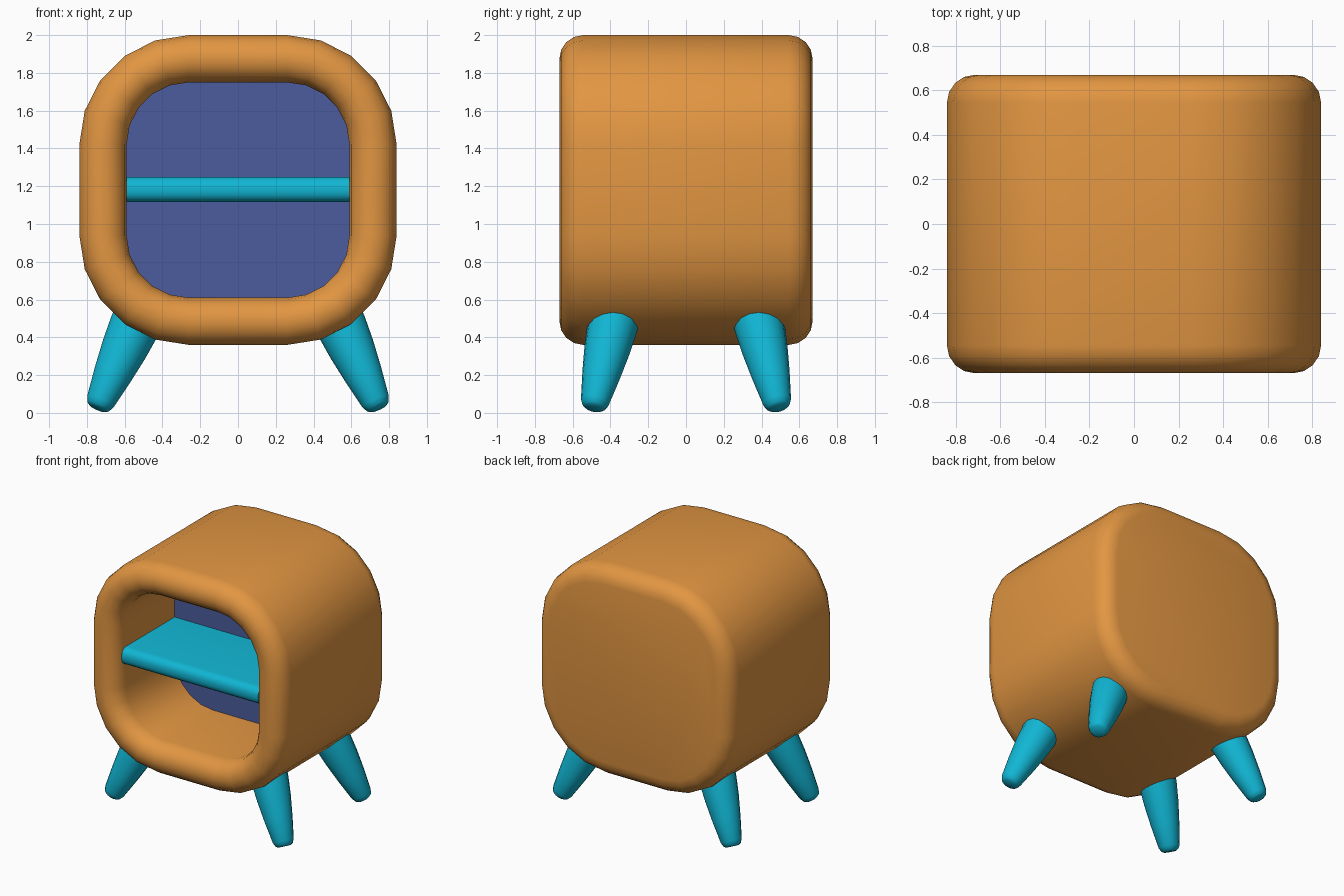
import bpy, bmesh, math
from mathutils import Vector

if "Cube" in bpy.data.objects:
    bpy.data.objects.remove(bpy.data.objects["Cube"])


def material(name, rgb):
    m = bpy.data.materials.new(name)
    m.diffuse_color = (*rgb, 1)
    m.use_nodes = True
    m.node_tree.nodes["Principled BSDF"].inputs["Base Color"].default_value = m.diffuse_color
    return m


orange = material("warm_orange", (0.76, 0.305, 0.054))
teal = material("teal", (0.0056, 0.468, 0.658))
blue = material("deep_blue", (0.07, 0.107, 0.337))


def loft(name, rings, mats):
    """Skin a list of equal-length point rings and cap both ends."""
    bm = bmesh.new()
    loops = [[bm.verts.new(p) for p in ring] for ring in rings]
    n = len(loops[0])
    for a, b in zip(loops, loops[1:]):
        for i in range(n):
            j = (i + 1) % n
            bm.faces.new((a[i], a[j], b[j], b[i]))
    bm.faces.new(loops[0])
    end = bm.faces.new(loops[-1])
    end.material_index = len(mats) - 1
    bmesh.ops.recalc_face_normals(bm, faces=bm.faces)
    me = bpy.data.meshes.new(name)
    bm.to_mesh(me)
    bm.free()
    for m in mats:
        me.materials.append(m)
    ob = bpy.data.objects.new(name, me)
    bpy.context.collection.objects.link(ob)
    bpy.ops.object.select_all(action='DESELECT')
    ob.select_set(True)
    bpy.context.view_layer.objects.active = ob
    bpy.ops.object.shade_smooth_by_angle(angle=math.radians(40))
    return ob


def rounded_ring(inset, y):
    """Rounded square in the xz plane, five segments per corner."""
    r, pts = 0.58 - inset, []
    for q, (sx, sz) in enumerate(((1, 1), (-1, 1), (-1, -1), (1, -1))):
        for k in range(6):
            a = math.radians(90 * q + 18 * k)
            pts.append((sx * 0.26 + r * math.cos(a), y, 1.18 + sz * 0.24 + r * math.sin(a)))
    return pts


# Body: flat back, rounded edges, full round front rim, cavity with blue back
R, SEG = 0.125, 4
profile = []
for k in range(SEG + 1):
    a = math.pi / 2 * k / SEG
    profile.append((R - R * math.sin(a), 0.67 - R + R * math.cos(a)))
for k in range(2 * SEG + 1):
    a = math.pi / 2 * k / SEG
    profile.append((R - R * math.cos(a), -0.67 + R - R * math.sin(a)))
profile.append((2 * R, 0.06))
loft("cabinet_body", [rounded_ring(d, y) for d, y in profile], [orange, blue])

# Shelf: board with a rounded front edge
r, zc, half, front = 0.055, 1.183, 0.066, -0.595
section = [(0.06, zc + half)]
for k in range(5):
    a = math.pi / 2 * k / 4
    section.append((front + r - r * math.sin(a), zc + half - r + r * math.cos(a)))
for k in range(5):
    a = math.pi / 2 * k / 4
    section.append((front + r - r * math.cos(a), zc - half + r - r * math.sin(a)))
section.append((0.06, zc - half))
loft("shelf", [[(x, y, z) for y, z in section] for x in (-0.59, 0.59)], [teal])

# Legs: splayed tapered legs with softened tips
LEG = ((0, 0.045), (0.012, 0.063), (0.04, 0.076), (0.2, 0.102),
       (0.35, 0.122), (0.48, 0.133), (0.55, 0.135))
for sx, side in ((-1, "left"), (1, "right")):
    for sy, end in ((-1, "front"), (1, "back")):
        foot = Vector((0.745 * sx, 0.49 * sy, 0.024))
        axis = Vector((-0.195 * sx, -0.10 * sy, 0.43)).normalized()
        u = axis.cross(Vector((0, 1, 0))).normalized()
        v = axis.cross(u)
        rings = []
        for t, rad in LEG:
            rings.append([foot + axis * t + (u * math.cos(a) + v * math.sin(a)) * rad
                          for a in (math.tau * i / 16 for i in range(16))])
        loft(f"{end}_{side}_leg", rings, [teal])
